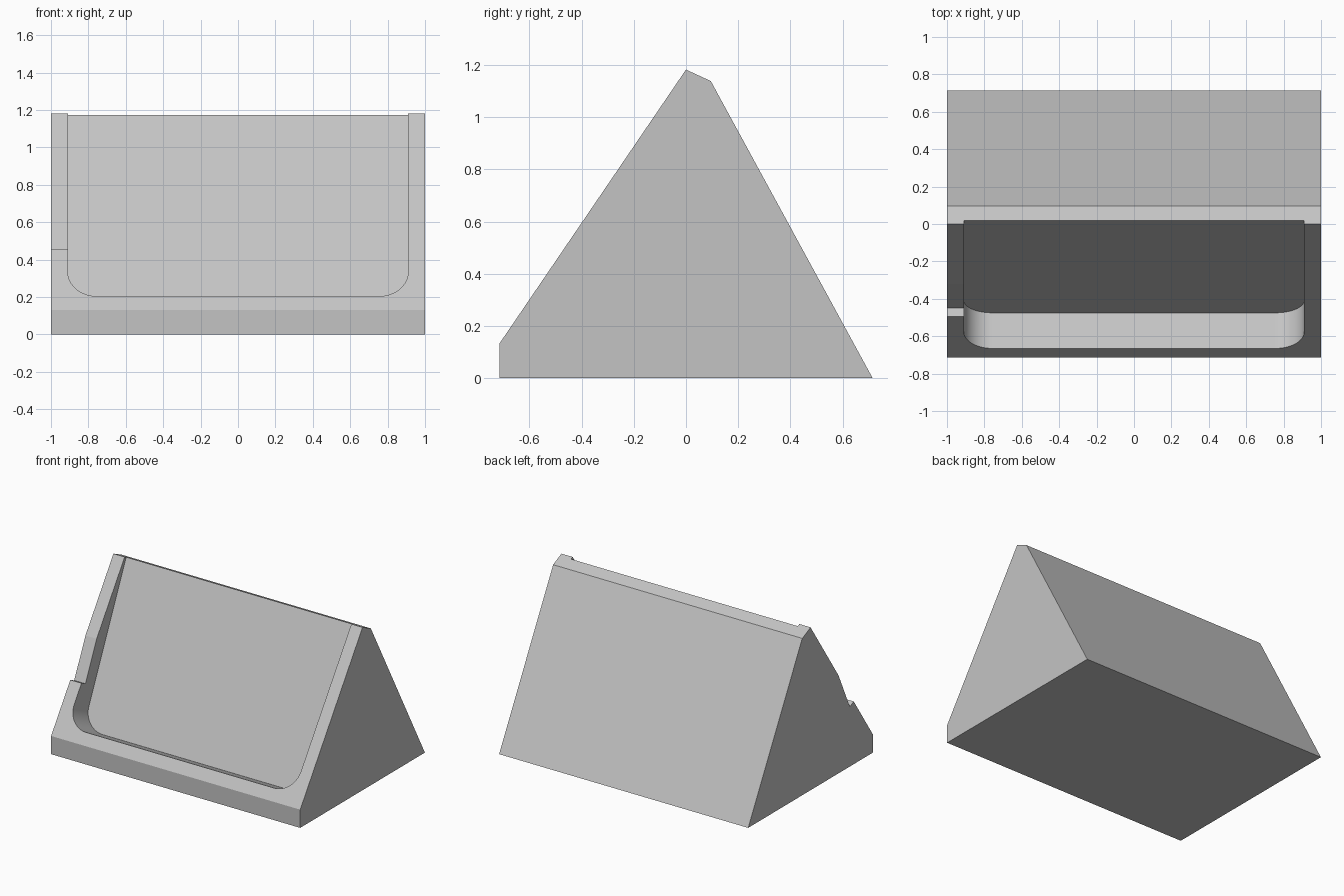
import bpy
import bmesh
from math import radians, sin, cos, pi
from mathutils import Vector

default = bpy.data.objects.get("Cube")
if default:
    bpy.data.objects.remove(default, do_unlink=True)

# Material
grey = bpy.data.materials.new("light_grey")
grey.use_nodes = True
colour = (0.55, 0.55, 0.55, 1)
grey.diffuse_color = colour
grey.node_tree.nodes["Principled BSDF"].inputs["Base Color"].default_value = colour


def prism(name, outline, sweep):
    """Closed solid made by sweeping a flat outline along a vector."""
    bm = bmesh.new()
    base = bm.faces.new([bm.verts.new(p) for p in outline])
    moved = bmesh.ops.extrude_face_region(bm, geom=[base], use_keep_orig=True)["geom"]
    tops = [v for v in moved if isinstance(v, bmesh.types.BMVert)]
    bmesh.ops.translate(bm, verts=tops, vec=sweep)
    bmesh.ops.recalc_face_normals(bm, faces=bm.faces)
    mesh = bpy.data.meshes.new(name)
    bm.to_mesh(mesh)
    bm.free()
    obj = bpy.data.objects.new(name, mesh)
    bpy.context.collection.objects.link(obj)
    mesh.materials.append(grey)
    return obj


# Wedge body from its side profile (y, z)
profile = [(-0.715, 0), (0.715, 0), (0.095, 1.138), (0, 1.182), (-0.715, 0.132)]
body = prism("stand_body", [Vector((-1, y, z)) for y, z in profile], Vector((2, 0, 0)))

# Frame of the leaning back rest
lean = radians(65)
up = Vector((0, cos(lean), sin(lean)))
out = Vector((0, -sin(lean), cos(lean)))
side = Vector((1, 0, 0))

# Pocket with two rounded lower corners, open at the top
half, radius, steps = 0.91, 0.155, 16
arc = [(half - radius + radius * sin(a), radius - radius * cos(a))
       for a in (i * pi / 2 / steps for i in range(steps + 1))]
right_edge = arc + [(half, 1.5)]
outline = right_edge + [(-x, u) for x, u in reversed(right_edge)]
floor = Vector((0, -0.475, 0.116))
pocket = prism("pocket_cutter", [floor + side * x + up * u for x, u in outline], out * 0.6)

# Shallow notch through one side rim
corner = Vector((0, -0.45, 0.434))
notch_outline = [(-1.1, 0), (-0.85, 0), (-0.85, 0.6), (-1.1, 0.6)]
notch = prism("notch_cutter", [corner + side * x + up * u for x, u in notch_outline], out * 0.3)

# Cut both recesses
bpy.ops.object.select_all(action="DESELECT")
bpy.context.view_layer.objects.active = body
body.select_set(True)
for cutter in (pocket, notch):
    cutter.hide_render = True
    cut = body.modifiers.new("cut", "BOOLEAN")
    cut.operation = "DIFFERENCE"
    cut.solver = "EXACT"
    cut.object = cutter
    bpy.ops.object.modifier_apply(modifier=cut.name)
    bpy.data.objects.remove(cutter, do_unlink=True)

bpy.ops.object.shade_smooth_by_angle(angle=radians(8))
